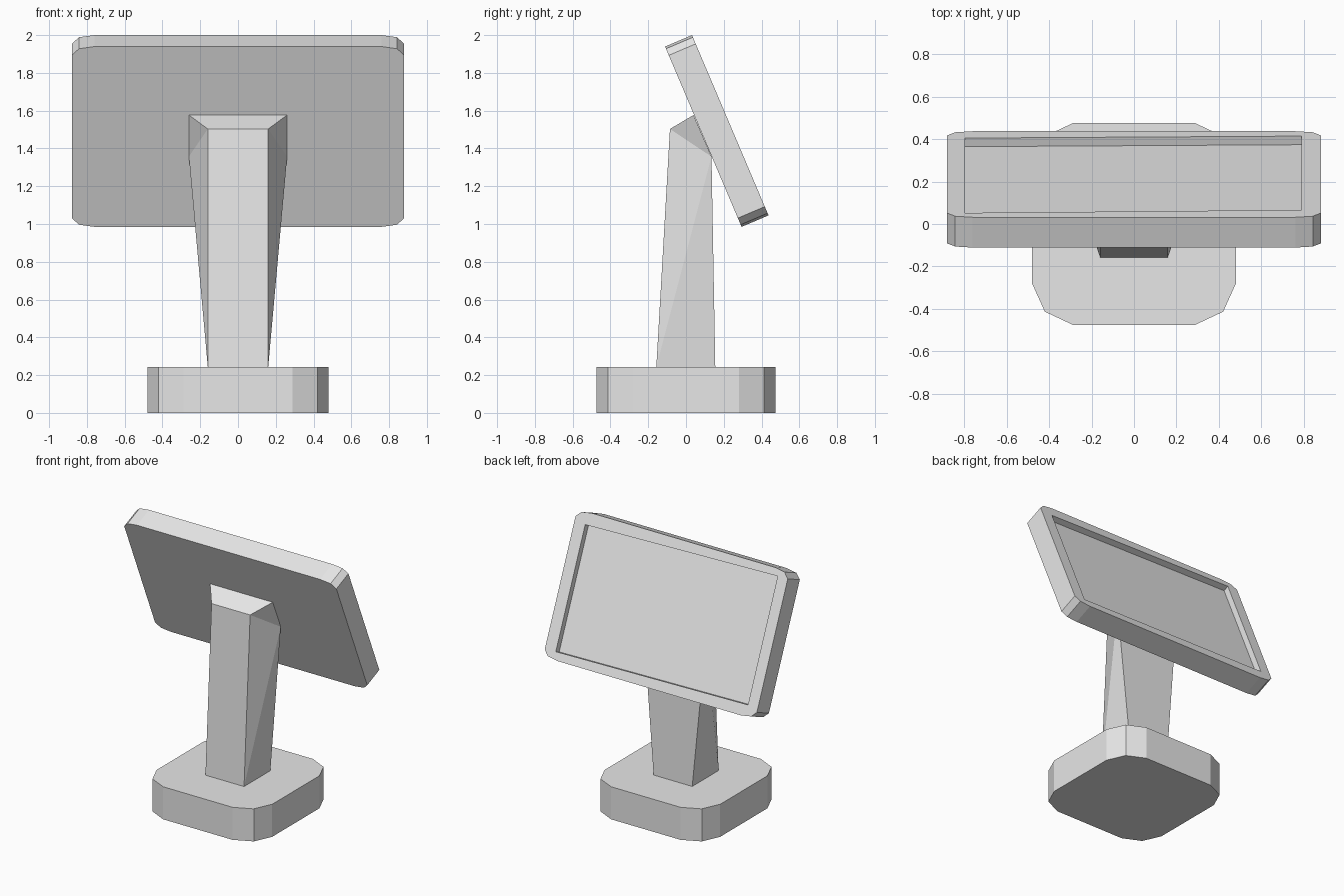
import bpy
from math import radians
from mathutils import Matrix

cube = bpy.data.objects.get("Cube")
if cube:
    bpy.data.objects.remove(cube, do_unlink=True)

# Single grey finish
grey = bpy.data.materials.new("light_grey")
grey.use_nodes = True
colour = (0.8, 0.8, 0.8, 1)
grey.diffuse_color = colour
grey.node_tree.nodes["Principled BSDF"].inputs["Base Color"].default_value = colour


def make_part(name, verts, faces):
    mesh = bpy.data.meshes.new(name)
    mesh.from_pydata(verts, [], faces)
    mesh.materials.append(grey)
    obj = bpy.data.objects.new(name, mesh)
    bpy.context.collection.objects.link(obj)
    return obj


def chamfered_outline(corner):
    """Mirror one three-point corner into a counter-clockwise outline."""
    points = []
    for sx, sy in ((1, 1), (-1, 1), (-1, -1), (1, -1)):
        pts = corner if sx * sy > 0 else corner[::-1]
        points += [(sx * x, sy * y) for x, y in pts]
    return points


def wall(a, b, n):
    """Quads joining two rings that start at indices a and b."""
    return [(a + i, a + (i + 1) % n, b + (i + 1) % n, b + i) for i in range(n)]


# Base: chamfered square block
outline = chamfered_outline([(0.48, 0.28), (0.42, 0.413), (0.288, 0.475)])
n = len(outline)
base_height = 0.244
make_part("base",
          [(x, y, z) for z in (0, base_height) for x, y in outline],
          wall(0, n, n) + [tuple(reversed(range(n))), tuple(range(n, 2 * n))])

# Neck: leaning post that flares out to meet the screen
half_profile = [(0.16, -0.157, base_height),   # front foot
                (0.16, 0.155, base_height),    # back foot
                (0.16, -0.085, 1.503),         # front shoulder
                (0.26, 0.04, 1.577),           # upper mount
                (0.26, 0.135, 1.357)]          # lower mount
m = len(half_profile)
verts = half_profile + [(-x, y, z) for x, y, z in half_profile]
side = [(0, 1, 4), (0, 4, 2), (2, 4, 3)]
faces = side + [tuple(i + m for i in reversed(f)) for f in side]
# Strips across the width, following the profile round
loop = [0, 2, 3, 4, 1]
for i, a in enumerate(loop):
    b = loop[(i + 1) % m]
    faces.append((a, b, b + m, a + m))
make_part("neck", verts, faces)

# Screen: chamfered slab with a recessed display in its back face
outline = chamfered_outline([(0.88, 0.468), (0.842, 0.506), (0.76, 0.5185)])
half_depth, recess = 0.0775, 0.044
window = [(0.79, 0.43), (-0.797, 0.466), (-0.797, -0.436), (0.79, -0.46)]
verts = [(x, y, z) for y in (-half_depth, half_depth) for x, z in outline]
verts += [(x, y, z) for y in (half_depth, half_depth - recess) for x, z in window]
rim, floor = 2 * n, 2 * n + 4
faces = [tuple(range(n))] + [f[::-1] for f in wall(0, n, n)]
for i in range(4):
    j = (i + 1) % 4
    a, b = n + 3 * i, n + 3 * j
    faces.append((rim + i, a + 2, a + 1, a))             # bezel corner
    faces.append((rim + i, rim + j, b, a + 2))           # bezel side
faces += [f[::-1] for f in wall(rim, floor, 4)]          # recess walls
faces.append(tuple(floor + i for i in (3, 2, 1, 0)))     # display
screen = make_part("screen", verts, faces)
screen.matrix_world = (Matrix.Translation((0, 0.163, 1.4925))
                       @ Matrix.Rotation(radians(23), 4, "X"))

# Consistent outward normals
import bmesh
for name in ("base", "neck", "screen"):
    mesh = bpy.data.objects[name].data
    bm = bmesh.new()
    bm.from_mesh(mesh)
    bmesh.ops.recalc_face_normals(bm, faces=bm.faces)
    bm.to_mesh(mesh)
    bm.free()
